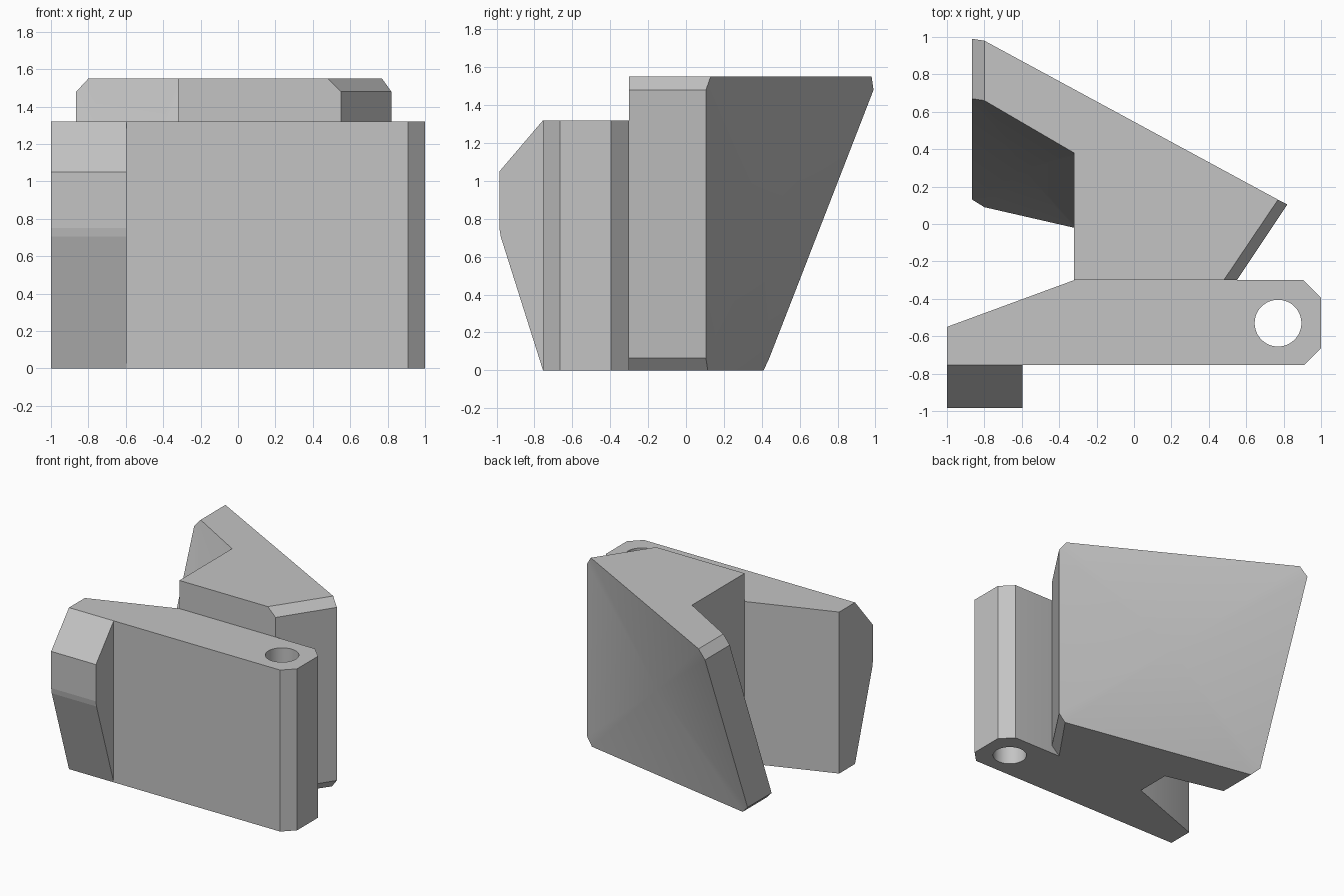
import bpy
import bmesh
from math import radians

cube = bpy.data.objects.get("Cube")
if cube:
    bpy.data.objects.remove(cube, do_unlink=True)

grey = bpy.data.materials.new("plain_grey")
grey.use_nodes = True
grey.diffuse_color = (0.55, 0.55, 0.55, 1)
grey.node_tree.nodes["Principled BSDF"].inputs["Base Color"].default_value = grey.diffuse_color


def loft(name, rings, poked_sides=()):
    """Skin stacked rings of points; poked sides become one fan about a centre."""
    bm = bmesh.new()
    rows = [[bm.verts.new(p) for p in ring] for ring in rings]
    bm.faces.new(rows[0][::-1])
    bm.faces.new(rows[-1])
    fans = []
    count = len(rows[0])
    for i in range(count):
        j = (i + 1) % count
        if i in poked_sides:
            outline = [r[i] for r in rows[::-1]] + [r[j] for r in rows]
            fans.append(bm.faces.new(outline))
        else:
            for low, high in zip(rows, rows[1:]):
                bm.faces.new((low[i], low[j], high[j], high[i]))
    bmesh.ops.recalc_face_normals(bm, faces=bm.faces[:])
    if fans:
        bmesh.ops.poke(bm, faces=fans)
    mesh = bpy.data.meshes.new(name)
    bm.to_mesh(mesh)
    bm.free()
    obj = bpy.data.objects.new(name, mesh)
    mesh.materials.append(grey)
    bpy.context.collection.objects.link(obj)
    return obj


def activate(obj):
    bpy.ops.object.select_all(action='DESELECT')
    obj.select_set(True)
    bpy.context.view_layer.objects.active = obj


def smooth(obj):
    activate(obj)
    bpy.ops.object.shade_smooth_by_angle(angle=radians(30))


# Main slab with tapered end and clipped corners
HEIGHT = 1.32
plan = [(-1, -0.755), (0.91, -0.755), (1, -0.665), (1, -0.395),
        (0.905, -0.3), (-0.32, -0.3), (-1, -0.55)]
slab = loft("main_slab", [[(x, y, z) for x, y in plan] for z in (0, HEIGHT)])

# Pin hole through the slab
bpy.ops.mesh.primitive_cylinder_add(vertices=48, radius=0.125, depth=2,
                                    location=(0.77, -0.53, HEIGHT / 2))
cutter = bpy.context.object
cutter.hide_render = True
cut = slab.modifiers.new("pin_hole", 'BOOLEAN')
cut.object = cutter
cut.operation = 'DIFFERENCE'
cut.solver = 'EXACT'
activate(slab)
bpy.ops.object.modifier_apply(modifier=cut.name)
bpy.data.objects.remove(cutter, do_unlink=True)
smooth(slab)

# Front lug with sloping top and bottom
profile = [(-0.755, 0), (-0.978, 0.705), (-0.985, 0.75), (-0.985, 1.05), (-0.755, HEIGHT)]
loft("front_lug", [[(x, y, z) for y, z in profile] for x in (-1, -0.595)])

# Rear block and its twisted wing, chamfered at top and bottom
TOP = 1.55


def block_ring(z, shoulder, right, wing_back, wing_front):
    inner = -0.02 + 0.4 * z / TOP
    return [(x, y, z) for x, y in
            ((-0.32, -0.3), (shoulder, -0.3), right, wing_back, wing_front, (-0.32, inner))]


block = loft("rear_block", [
    block_ring(0, 0.48, (0.77, 0.115), (-0.8, 0.41), (-0.8, 0.09)),
    block_ring(0.065, 0.55, (0.82, 0.105), (-0.865, 0.44), (-0.865, 0.13)),
    block_ring(1.48, 0.55, (0.82, 0.105), (-0.865, 0.99), (-0.865, 0.67)),
    block_ring(TOP, 0.48, (0.77, 0.13), (-0.8, 0.98), (-0.8, 0.66)),
], poked_sides=(2, 4))
smooth(block)
